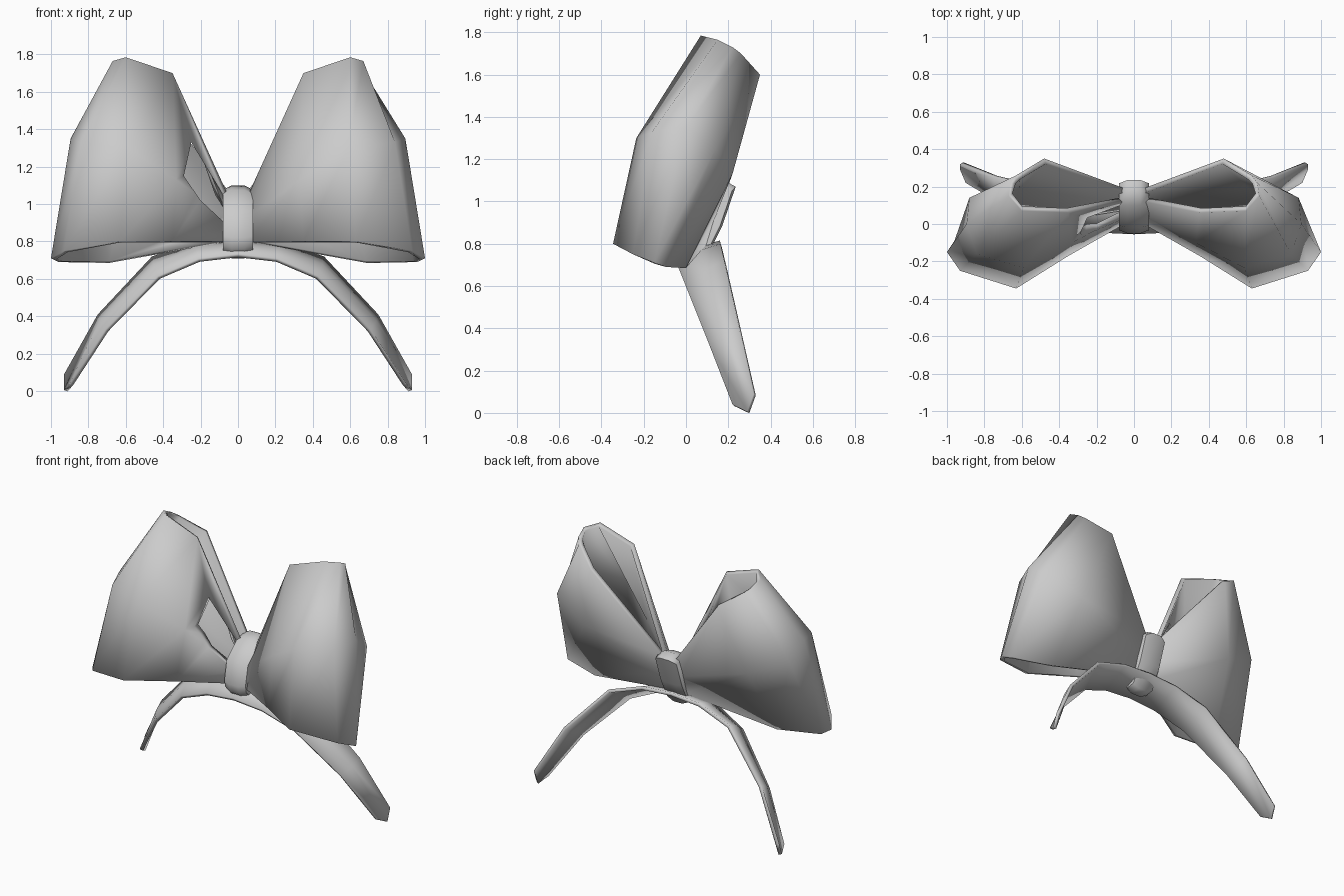
import bpy, math
from mathutils import Vector

if "Cube" in bpy.data.objects:
    bpy.data.objects.remove(bpy.data.objects["Cube"])


def finish(name, verts, faces, thickness=0, angle=180):
    me = bpy.data.meshes.new(name)
    me.from_pydata(verts, [], faces)
    ob = bpy.data.objects.new(name, me)
    bpy.context.collection.objects.link(ob)
    bpy.ops.object.select_all(action='DESELECT')
    ob.select_set(True)
    bpy.context.view_layer.objects.active = ob
    if thickness:
        m = ob.modifiers.new("thickness", 'SOLIDIFY')
        m.thickness = thickness
        m.offset = -1
        bpy.ops.object.modifier_apply(modifier=m.name)
    bpy.ops.object.shade_smooth_by_angle(angle=math.radians(angle))
    return ob


def strip(name, stations, thickness):
    # ribbon skinned through rows of three points
    n = len(stations[0])
    verts = [p for s in stations for p in s]
    faces = [(r * n + c, (r + 1) * n + c, (r + 1) * n + c + 1, r * n + c + 1)
             for r in range(len(stations) - 1) for c in range(n - 1)]
    return finish(name, verts, faces, thickness)


def mirror(stations):
    return [[(-x, y, z) for x, y, z in s] for s in reversed(stations)]


def prism(name, sections):
    # closed solid through matching polygons
    n = len(sections[0])
    verts = [p for s in sections for p in s]
    faces = [(k * n + i, k * n + (i + 1) % n, (k + 1) * n + (i + 1) % n, (k + 1) * n + i)
             for k in range(len(sections) - 1) for i in range(n)]
    faces += [tuple(reversed(range(n))), tuple(range(len(verts) - n, len(verts)))]
    ob = finish(name, verts, faces, 0, 60)
    bpy.ops.object.mode_set(mode='EDIT')
    bpy.ops.mesh.select_all(action='SELECT')
    bpy.ops.mesh.normals_make_consistent(inside=False)
    bpy.ops.object.mode_set(mode='OBJECT')
    return ob


# headband: front edge and back edge (x, z), leaning backward toward the tips
front = [(0, .735), (.21, .71), (.43, .615), (.71, .33)]
back = [(0, .815), (.22, .80), (.46, .72), (.75, .41)]
half = []
for (fx, fz), (bx, bz) in zip(front, back):
    f = Vector((fx, -.055 + (.735 - fz) * .4, fz))
    b = Vector((bx, .16 + (.815 - bz) * .22, bz))
    out = Vector((fx, 0, fz + .1)).normalized() * .012
    half.append([tuple(f), tuple((f + b) / 2 + out), tuple(b)])
half.append([(.90, .22, .04), (.93, .29, .006), (.93, .32, .09)])
strip("headband", mirror(half[1:]) + half, .022)

# bow loop: ribbon rows (lower edge, middle, upper edge) from knot front round to knot back
loop = [
    [(.05, .00, .80), (.05, .05, .93), (.05, .12, 1.04)],
    [(.35, -.17, .80), (.33, -.10, 1.13), (.35, .06, 1.70)],
    [(.63, -.345, .80), (.59, -.235, 1.30), (.60, .07, 1.785)],
    [(.93, -.25, .75), (.84, -.16, 1.33), (.67, .15, 1.765)],
    [(1.0, -.15, .71), (.895, .00, 1.35), (.66, .22, 1.73)],
    [(.96, -.09, .69), (.88, .14, 1.25), (.63, .26, 1.70)],
    [(.69, .00, .685), (.62, .22, 1.13), (.48, .35, 1.60)],
    [(.05, .10, .80), (.05, .14, .93), (.05, .19, 1.06)],
]
strip("bow_loop_right", loop, .03)
left = strip("bow_loop_left", mirror(loop), .03)

# small opening in the front of the left loop
hole = [(-.25, 1.33), (-.29, 1.15), (-.20, 1.02), (-.05, .88), (-.05, 1.0)]
cutter = prism("opening_cutter", [[(x, y, z) for x, z in hole] for y in (-.4, .1)])
cutter.hide_render = True
cutter.hide_viewport = True
cut = left.modifiers.new("opening", 'BOOLEAN')
cut.operation = 'DIFFERENCE'
cut.solver = 'EXACT'
cut.object = cutter

# centre knot: tilted side profile (y, z), rounded toward both sides
side = [(-.05, .82), (-.02, .97), (.10, 1.075), (.18, 1.10), (.235, 1.07),
        (.17, .88), (.09, .72), (.02, .71), (-.04, .765)]
cy, cz = .09, .90
prism("knot", [[(x, cy + (y - cy) * s, cz + (z - cz) * s) for y, z in side]
               for x, s in ((-.08, .88), (-.035, 1), (.035, 1), (.08, .88))])
